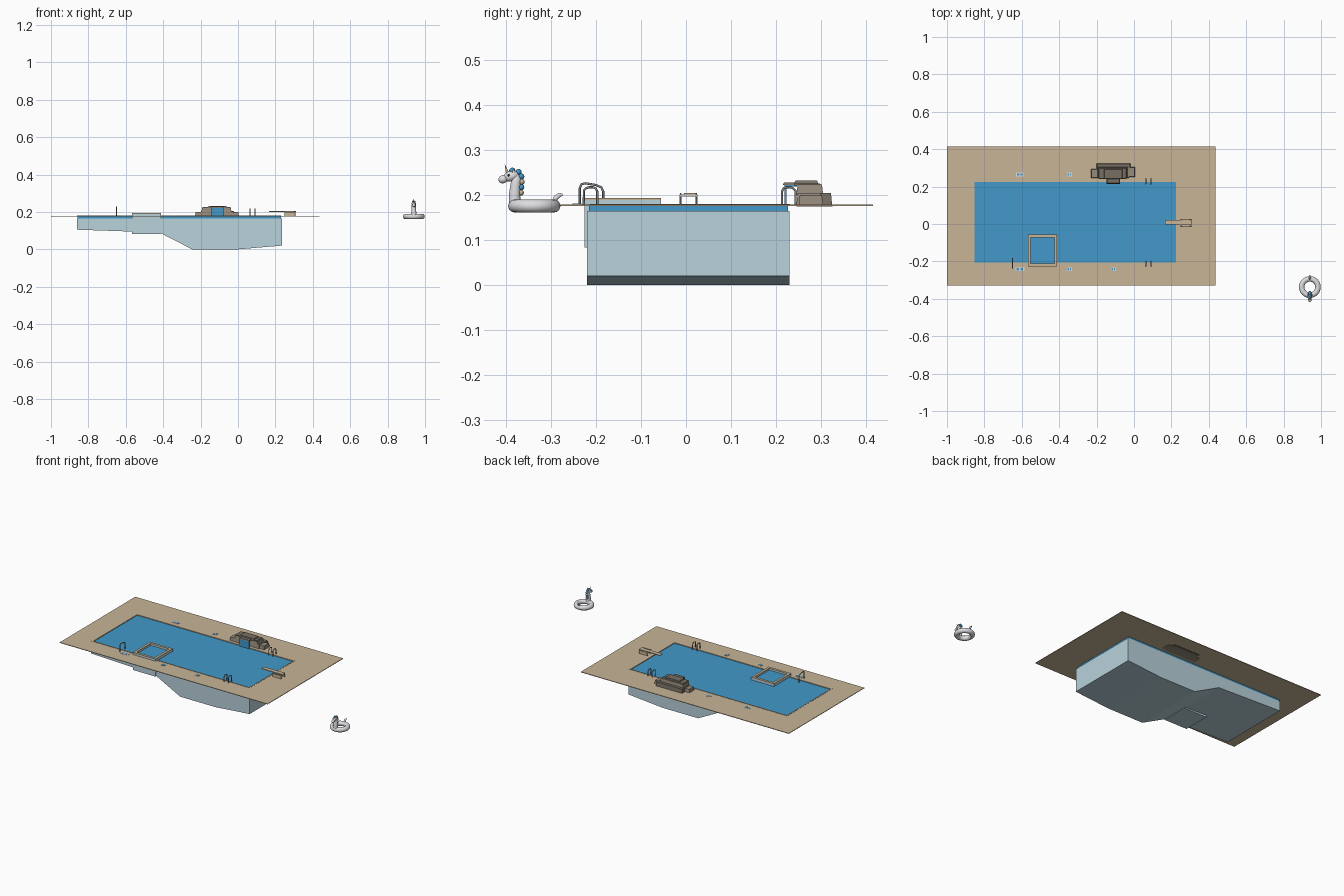
import bpy, bmesh, math
from mathutils import Vector, Matrix

cube = bpy.data.objects.get("Cube")
if cube:
    bpy.data.objects.remove(cube, do_unlink=True)


def material(name, r, g, b):
    lin = [(c / 255 / 12.92 if c < 11 else ((c / 255 + 0.055) / 1.055) ** 2.4) for c in (r, g, b)]
    m = bpy.data.materials.new(name)
    m.use_nodes = True
    m.diffuse_color = (*lin, 1)
    m.node_tree.nodes["Principled BSDF"].inputs["Base Color"].default_value = (*lin, 1)
    return m


STONE = material("sandy stone", 200, 181, 151)
LINER = material("pale blue liner", 184, 210, 219)
WATER = material("pool blue", 66, 153, 202)
ROCK = material("rock brown", 150, 139, 124)
SLAB = material("dark rock", 118, 110, 99)
METAL = material("rail grey", 135, 137, 140)
WHITE = material("vinyl white", 222, 222, 226)
DARK = material("eye dark", 40, 40, 45)


def finish(name, bm, mat, smooth=False):
    bmesh.ops.recalc_face_normals(bm, faces=bm.faces)
    me = bpy.data.meshes.new(name)
    bm.to_mesh(me)
    bm.free()
    me.materials.append(mat)
    for p in me.polygons:
        p.use_smooth = smooth
    ob = bpy.data.objects.new(name, me)
    bpy.context.collection.objects.link(ob)
    return ob


def box(name, x, y, z, mat, taper=0.0):
    """Box from (min, max) pairs; taper pulls the top face inwards."""
    bm = bmesh.new()
    bmesh.ops.create_cube(bm, size=1)
    for v in bm.verts:
        t = taper if v.co.z > 0 else 0
        v.co = [(a + b) / 2 + (b - a - 2 * s) * c
                for (a, b), c, s in zip((x, y, z), v.co, (t, t, 0))]
    return finish(name, bm, mat)


def frame(name, outer, inner, z, mat):
    """Rectangular ring; outer and inner are (x0, x1, y0, y1)."""
    bm = bmesh.new()

    def loop(r, h):
        return [bm.verts.new((a, b, h)) for a, b in
                ((r[0], r[2]), (r[1], r[2]), (r[1], r[3]), (r[0], r[3]))]
    rings = [loop(outer, z[0]), loop(outer, z[1]), loop(inner, z[1]), loop(inner, z[0])]
    for k in range(4):
        a, b = rings[k], rings[(k + 1) % 4]
        for i in range(4):
            j = (i + 1) % 4
            bm.faces.new((a[i], a[j], b[j], b[i]))
    return finish(name, bm, mat)


def tube(name, pts, radius, mat, radii=None):
    cu = bpy.data.curves.new(name, "CURVE")
    cu.dimensions = "3D"
    cu.bevel_depth = radius
    cu.bevel_resolution = 3
    cu.use_fill_caps = True
    sp = cu.splines.new("POLY")
    sp.points.add(len(pts) - 1)
    for i, p in enumerate(pts):
        sp.points[i].co = (*p, 1)
        sp.points[i].radius = radii[i] if radii else 1
    sp.use_smooth = True
    cu.materials.append(mat)
    ob = bpy.data.objects.new(name, cu)
    bpy.context.collection.objects.link(ob)
    return ob


def ball(name, loc, size, mat, tilt=0.0):
    bm = bmesh.new()
    bmesh.ops.create_uvsphere(bm, u_segments=20, v_segments=12, radius=1)
    bm.transform(Matrix.Translation(loc) @ Matrix.Rotation(tilt, 4, "X") @ Matrix.Diagonal((*size, 1)))
    return finish(name, bm, mat, True)


def cone(name, base, tip, radius, mat):
    axis = Vector(tip) - Vector(base)
    bm = bmesh.new()
    bmesh.ops.create_cone(bm, cap_ends=True, segments=12, radius1=radius, radius2=0, depth=axis.length)
    bm.transform(Matrix.Translation((Vector(base) + Vector(tip)) / 2)
                 @ axis.to_track_quat("Z", "Y").to_matrix().to_4x4())
    return finish(name, bm, mat)


# Pool shell: side profile extruded across the width
profile = [(-0.86, 0.164), (-0.86, 0.105), (-0.42, 0.09), (-0.245, 0), (0.0, 0), (0.235, 0.02), (0.235, 0.164)]
bm = bmesh.new()
side = bm.faces.new([bm.verts.new((x, -0.22, z)) for x, z in profile])
ext = bmesh.ops.extrude_face_region(bm, geom=[side])
bmesh.ops.translate(bm, vec=(0, 0.45, 0), verts=[v for v in ext["geom"] if isinstance(v, bmesh.types.BMVert)])
finish("pool_shell", bm, LINER)

# Water and paved deck with coping
box("pool_water", (-0.858, 0.23), (-0.216, 0.227), (0.163, 0.1755), WATER)
hole = (-0.853, 0.224, -0.207, 0.224)
edge = (-0.86, 0.231, -0.214, 0.231)
frame("deck", (-1, 0.435, -0.33, 0.415), edge, (0.1755, 0.179), STONE)
frame("coping", edge, hole, (0.1755, 0.18), STONE)

# Raised spa
spa = (-0.568, -0.411, -0.226, -0.056)
spa_in = (-0.553, -0.426, -0.211, -0.071)
box("spa_base", spa[:2], spa[2:], (0.083, 0.176), LINER)
frame("spa_wall", spa, spa_in, (0.176, 0.189), LINER)
frame("spa_rim", spa, spa_in, (0.189, 0.193), STONE)
box("spa_water", spa_in[:2], spa_in[2:], (0.175, 0.181), WATER)

# Rock waterfall
rocks = [
    ("rock_base", (-0.2, -0.025), (0.245, 0.31), (0.174, 0.203), ROCK),
    ("rock_left_end", (-0.04, 0.005), (0.25, 0.305), (0.174, 0.2), ROCK),
    ("rock_right_end", (-0.23, -0.185), (0.245, 0.295), (0.174, 0.199), ROCK),
    ("rock_back", (-0.2, -0.018), (0.295, 0.325), (0.174, 0.204), SLAB),
    ("rock_middle", (-0.195, -0.035), (0.245, 0.305), (0.2, 0.223), ROCK),
    ("rock_shelf", (-0.19, -0.04), (0.24, 0.3), (0.221, 0.226), SLAB),
    ("rock_top", (-0.16, -0.06), (0.24, 0.294), (0.225, 0.232), SLAB),
    ("rock_lip", (-0.146, -0.075), (0.215, 0.25), (0.222, 0.228), SLAB),
]
for name, x, y, z, mat in rocks:
    box(name, x, y, z, mat, 0.003)
box("waterfall_sheet", (-0.145, -0.077), (0.219, 0.223), (0.174, 0.224), WATER)
box("waterfall_channel", (-0.145, -0.077), (0.223, 0.247), (0.219, 0.223), WATER)

# Diving board and its stand
box("diving_board", (0.165, 0.31), (-0.004, 0.022), (0.2, 0.204), STONE)
for y in (-0.012, 0.023):
    box("board_stand_side", (0.25, 0.305), (y - 0.002, y + 0.002), (0.179, 0.199), STONE)
    tube("board_rail", [(0.305, y, 0.179), (0.305, y, 0.203), (0.25, y, 0.203), (0.25, y, 0.179)], 0.0018, METAL)
for x in (0.25, 0.305):
    box("board_crossbar", (x - 0.003, x + 0.003), (-0.014, 0.025), (0.197, 0.201), WHITE)

# Ladder rails, mirrored front and back
arch = [(0.235, 0.176), (0.235, 0.21), (0.23, 0.215), (0.224, 0.217), (0.214, 0.217), (0.208, 0.214),
        (0.205, 0.207), (0.205, 0.17)]
for s in (-1, 1):
    for x in (0.063, 0.092):
        tube("ladder_rail", [(x, 0.008 + s * y, z) for y, z in arch], 0.0026, METAL)

# Entry handrail
entry = [(-0.236, 0.176), (-0.236, 0.215), (-0.232, 0.224), (-0.224, 0.226), (-0.2, 0.222),
         (-0.188, 0.217), (-0.184, 0.208), (-0.184, 0.17)]
tube("entry_handrail", [(-0.65, y, z) for y, z in entry], 0.0026, METAL)

# Deck marker tiles with blue centres
for x, y, w in ((-0.61, 0.265, 0.02), (-0.345, 0.265, 0.013), (-0.61, -0.242, 0.024),
                (-0.345, -0.242, 0.013), (-0.11, -0.242, 0.013)):
    box("marker_tile", (x - w, x + w), (y - 0.01, y + 0.01), (0.178, 0.1805), WHITE)
    for s in (-1, 1):
        c = x + s * w * 0.45
        box("marker_mark", (c - w * 0.28, c + w * 0.28), (y - 0.006, y + 0.006), (0.1795, 0.1815), WATER)

# Inflatable float ring
FX, FY = 0.94, -0.337
bpy.ops.mesh.primitive_torus_add(location=(FX, FY, 0.1755), major_radius=0.0435, minor_radius=0.0145,
                                 major_segments=40, minor_segments=16)
ring = bpy.context.object
ring.name = "float_ring"
ring.data.materials.append(WHITE)
bpy.ops.object.shade_smooth()

# Float neck, head, horn, ears and eyes
tube("float_neck", [(FX, -0.38, 0.18), (FX, -0.381, 0.2), (FX, -0.379, 0.22), (FX, -0.377, 0.237),
                    (FX, -0.378, 0.247)], 0.0125, WHITE, [1.15, 1.05, 0.95, 0.9, 0.5])
ball("float_head", (FX, -0.388, 0.242), (0.0115, 0.018, 0.012), WHITE, 0.3)
ball("float_snout", (FX, -0.406, 0.235), (0.009, 0.011, 0.009), WHITE, 0.3)
cone("float_horn", (FX, -0.397, 0.25), (FX, -0.403, 0.27), 0.0035, STONE)
for s in (-1, 1):
    cone("float_ear", (FX + s * 0.007, -0.383, 0.25), (FX + s * 0.009, -0.382, 0.262), 0.0035, WHITE)
    ball("float_eye", (FX + s * 0.0105, -0.394, 0.244), (0.0018, 0.0025, 0.003), DARK)

# Float mane and tail
mane = [(-0.386, 0.254), (-0.372, 0.251), (-0.366, 0.241), (-0.365, 0.229), (-0.366, 0.217), (-0.367, 0.205)]
for i, (y, z) in enumerate(mane):
    ball("float_mane", (FX, y, z), (0.008, 0.0068, 0.0068), STONE if i in (3, 5) else WATER)
tube("float_tail", [(FX, -0.294, 0.184), (FX, -0.289, 0.194), (FX, -0.281, 0.2), (FX, -0.274, 0.201)],
     0.006, WHITE, [0.8, 1, 0.9, 0.4])

# Turn the tubes into meshes
tubes = [o for o in bpy.context.collection.objects if o.type == "CURVE"]
bpy.ops.object.select_all(action="DESELECT")
for o in tubes:
    o.select_set(True)
bpy.context.view_layer.objects.active = tubes[0]
bpy.ops.object.convert(target="MESH")
